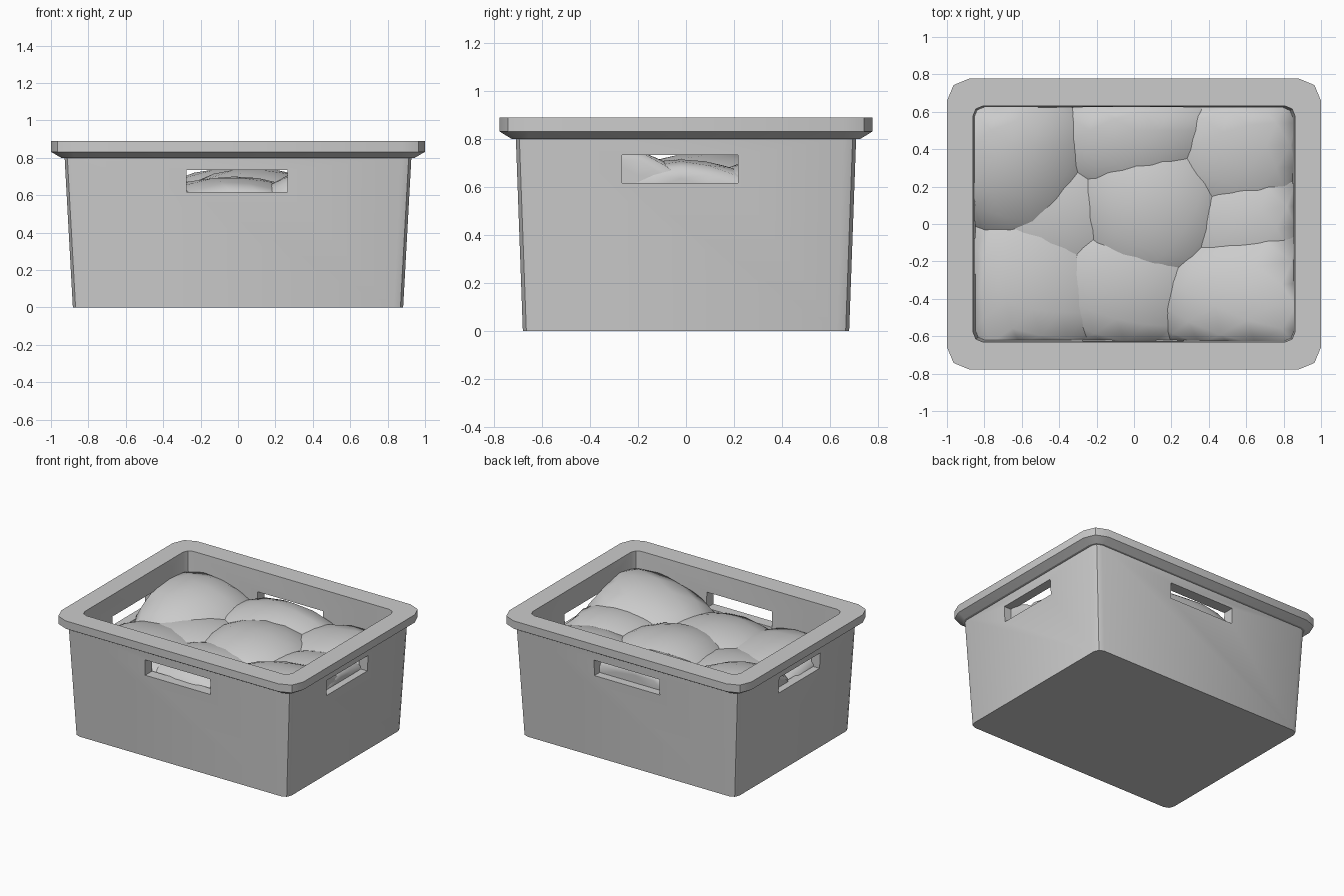
import bpy, bmesh, math

if "Cube" in bpy.data.objects:
    bpy.data.objects.remove(bpy.data.objects["Cube"], do_unlink=True)

# single grey plastic and cloth colour
grey = bpy.data.materials.new("light grey")
grey.use_nodes = True
colour = (0.6, 0.6, 0.6, 1)
grey.diffuse_color = colour
grey.node_tree.nodes["Principled BSDF"].inputs["Base Color"].default_value = colour


def add_object(name, bm):
    bmesh.ops.recalc_face_normals(bm, faces=bm.faces)
    mesh = bpy.data.meshes.new(name)
    bm.to_mesh(mesh)
    bm.free()
    mesh.materials.append(grey)
    obj = bpy.data.objects.new(name, mesh)
    bpy.context.collection.objects.link(obj)
    return obj


def make_active(obj):
    bpy.ops.object.select_all(action="DESELECT")
    obj.select_set(True)
    bpy.context.view_layer.objects.active = obj


def smooth(obj, degrees):
    make_active(obj)
    bpy.ops.object.shade_smooth_by_angle(angle=math.radians(degrees))


def rounded_ring(bm, hx, hy, z, r):
    """Rectangle outline with two-segment corners."""
    ring = []
    for quarter, (sx, sy) in enumerate([(1, 1), (-1, 1), (-1, -1), (1, -1)]):
        for step in range(3):
            a = math.pi / 2 * (quarter + step / 2)
            ring.append(bm.verts.new((sx * (hx - r) + r * math.cos(a),
                                      sy * (hy - r) + r * math.sin(a), z)))
    return ring


def loft(name, profile):
    """Closed skin through a stack of rounded rectangles."""
    bm = bmesh.new()
    rings = [rounded_ring(bm, *p) for p in profile]
    for low, high in zip(rings, rings[1:]):
        for i in range(len(low)):
            j = (i + 1) % len(low)
            bm.faces.new((low[i], low[j], high[j], high[i]))
    bm.faces.new(rings[0])
    bm.faces.new(rings[-1])
    return add_object(name, bm)


# tub: outer wall, flared rim, inner wall and floor
tub = loft("storage_tub", [
    (0.883, 0.68, 0, 0.05), (0.927, 0.709, 0.8, 0.05),
    (0.945, 0.725, 0.8, 0.07), (1, 0.778, 0.832, 0.12),
    (1, 0.778, 0.89, 0.12), (0.86, 0.63, 0.89, 0.05),
    (0.82, 0.6, 0.05, 0.05)])


# handle slots through opposite walls
def cut_slots(name, centre, size):
    bm = bmesh.new()
    bmesh.ops.create_cube(bm, size=1)
    bmesh.ops.scale(bm, vec=size, verts=bm.verts)
    bmesh.ops.translate(bm, vec=centre, verts=bm.verts)
    cutter = add_object(name, bm)
    cutter.hide_render = True
    mod = tub.modifiers.new(name, "BOOLEAN")
    mod.operation = "DIFFERENCE"
    mod.solver = "EXACT"
    mod.object = cutter
    make_active(tub)
    bpy.ops.object.modifier_apply(modifier=mod.name)
    bpy.data.objects.remove(cutter, do_unlink=True)


cut_slots("front_back_slots", (-0.005, 0, 0.675), (0.54, 3, 0.117))
cut_slots("side_slots", (0, -0.025, 0.675), (3, 0.484, 0.117))
smooth(tub, 30)

# soft heaped contents: name, centre x, y, top z, half widths, height
lumps = [("back_left", -0.66, 0.42, 0.79, 0.5, 0.56, 0.3),
         ("back_middle", 0.0, 0.5, 0.75, 0.52, 0.42, 0.24),
         ("back_right", 0.58, 0.42, 0.72, 0.5, 0.46, 0.2),
         ("middle_left", -0.4, 0.08, 0.68, 0.5, 0.46, 0.18),
         ("centre", 0.08, 0.1, 0.745, 0.48, 0.5, 0.24),
         ("middle_right", 0.64, -0.02, 0.715, 0.48, 0.42, 0.2),
         ("front_left", -0.58, -0.34, 0.7, 0.52, 0.52, 0.2),
         ("front_middle", -0.02, -0.3, 0.7, 0.52, 0.48, 0.22),
         ("front_right", 0.74, -0.44, 0.8, 0.66, 0.5, 0.28)]
for name, x, y, top, rx, ry, rz in lumps:
    bm = bmesh.new()
    bmesh.ops.create_icosphere(bm, subdivisions=3, radius=1)
    for v in bm.verts:
        wave = math.sin(3 * v.co.x + 9 * x) * math.cos(3 * v.co.y + 9 * y)
        p = v.co * (1 + 0.06 * wave)
        rise = max(v.co.z, 0) ** 1.2 + min(v.co.z, 0)
        v.co = (max(-0.865, min(0.865, x + p.x * rx)),
                max(-0.64, min(0.64, y + p.y * ry)),
                max(0.4, top - rz + rise * rz))
    bmesh.ops.dissolve_degenerate(bm, dist=0.0005, edges=bm.edges)
    smooth(add_object(name + "_bundle", bm), 60)

# bed that closes the gaps under the heap
loft("contents_bed", [(0.85, 0.63, 0.3, 0.05), (0.85, 0.63, 0.54, 0.05)])
